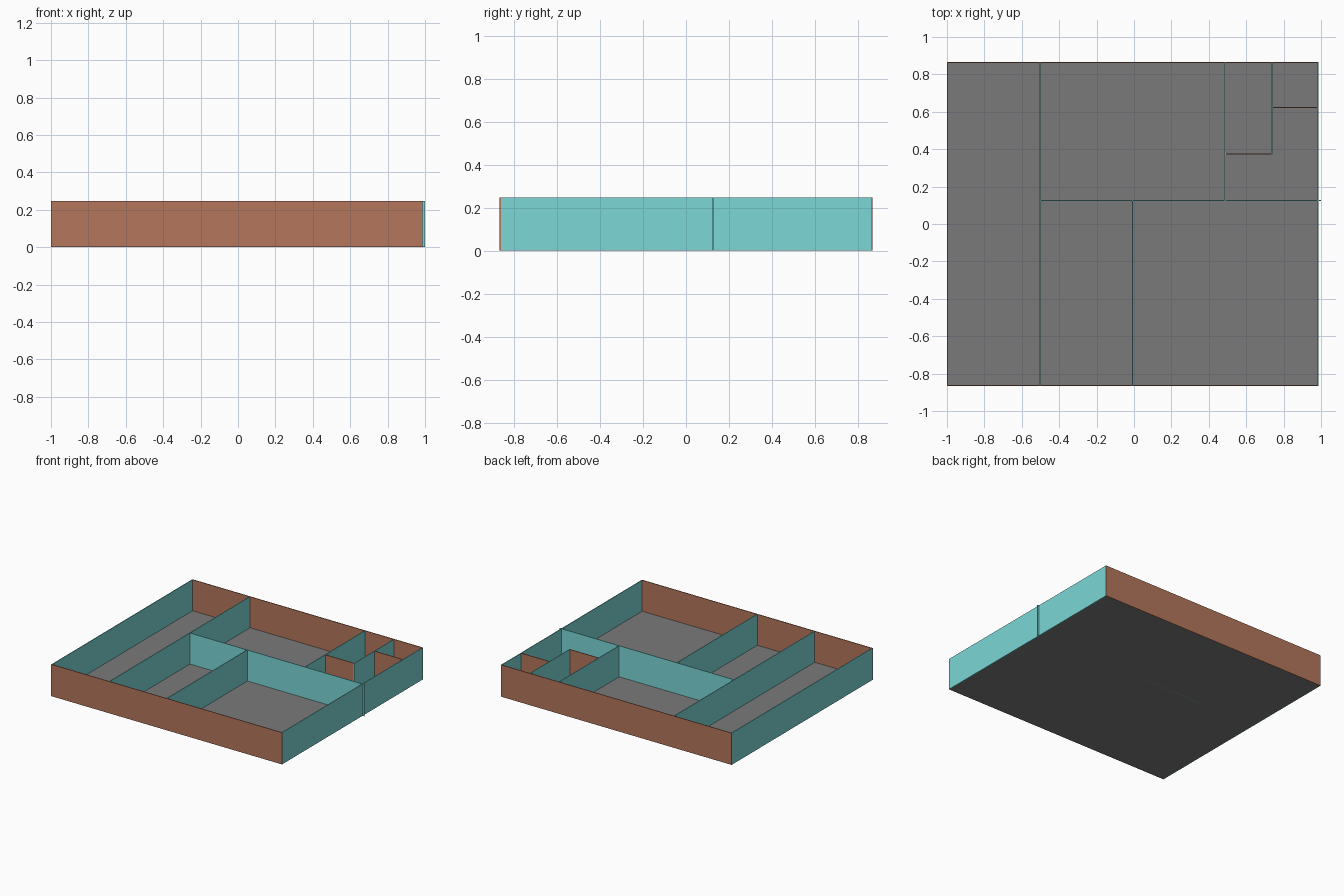
import bpy

if "Cube" in bpy.data.objects:
    bpy.data.objects.remove(bpy.data.objects["Cube"])

T = 0.006      # sheet thickness
H = 0.247      # wall height
L, R = -1.0, 0.986   # left and right outer limits
Y = 0.867      # half depth


def material(name, rgb):
    m = bpy.data.materials.new(name)
    m.diffuse_color = (*rgb, 1.0)
    m.use_nodes = True
    m.node_tree.nodes["Principled BSDF"].inputs["Base Color"].default_value = m.diffuse_color
    return m


TEAL = material("teal", (0.202, 0.680, 0.680))
BROWN = material("brown", (0.456, 0.181, 0.107))
GREY = material("grey", (0.195, 0.195, 0.195))


def box(name, x0, x1, y0, y1, z0, z1, mat):
    bpy.ops.mesh.primitive_cube_add(size=1, location=((x0 + x1) / 2, (y0 + y1) / 2, (z0 + z1) / 2))
    ob = bpy.context.object
    ob.name = name
    ob.scale = (x1 - x0, y1 - y0, z1 - z0)
    bpy.ops.object.transform_apply(location=False, rotation=False, scale=True)
    ob.data.materials.append(mat)


def wall_along_y(name, x, y0, y1, mat, z0=T / 2):
    box(name, x - T / 2, x + T / 2, y0, y1, z0, H, mat)


def wall_along_x(name, y, x0, x1, mat, z0=T / 2):
    box(name, x0, x1, y - T / 2, y + T / 2, z0, H, mat)


# floor sheet
box("floor", L + T, R - T, -Y + T, Y - T, 0, T, GREY)

# outer walls
wall_along_x("front_wall", -Y + T / 2, L, R, BROWN, 0)
wall_along_x("back_wall", Y - T / 2, L, R, BROWN, 0)
wall_along_y("left_wall", L + T / 2, -Y + T, Y - T, TEAL, 0)
wall_along_y("right_wall", R - T / 2, -Y + T, Y - T, TEAL, 0)

# long dividers; the cross divider pokes out through the right wall
wall_along_y("long_divider", -0.502, -Y + T, Y - T, TEAL)
wall_along_x("cross_divider", 0.125, -0.499, 1.0, TEAL, 0)
wall_along_y("front_divider", -0.008, -Y + T, 0.122, TEAL)
wall_along_y("back_divider", 0.488, 0.128, Y - T, TEAL)

# small corner compartments
wall_along_y("corner_divider", 0.738, 0.372, Y - T, TEAL)
wall_along_x("corner_cross_divider_inner", 0.375, 0.491, 0.735, BROWN)
wall_along_x("corner_cross_divider_outer", 0.623, 0.741, R - T, BROWN)
